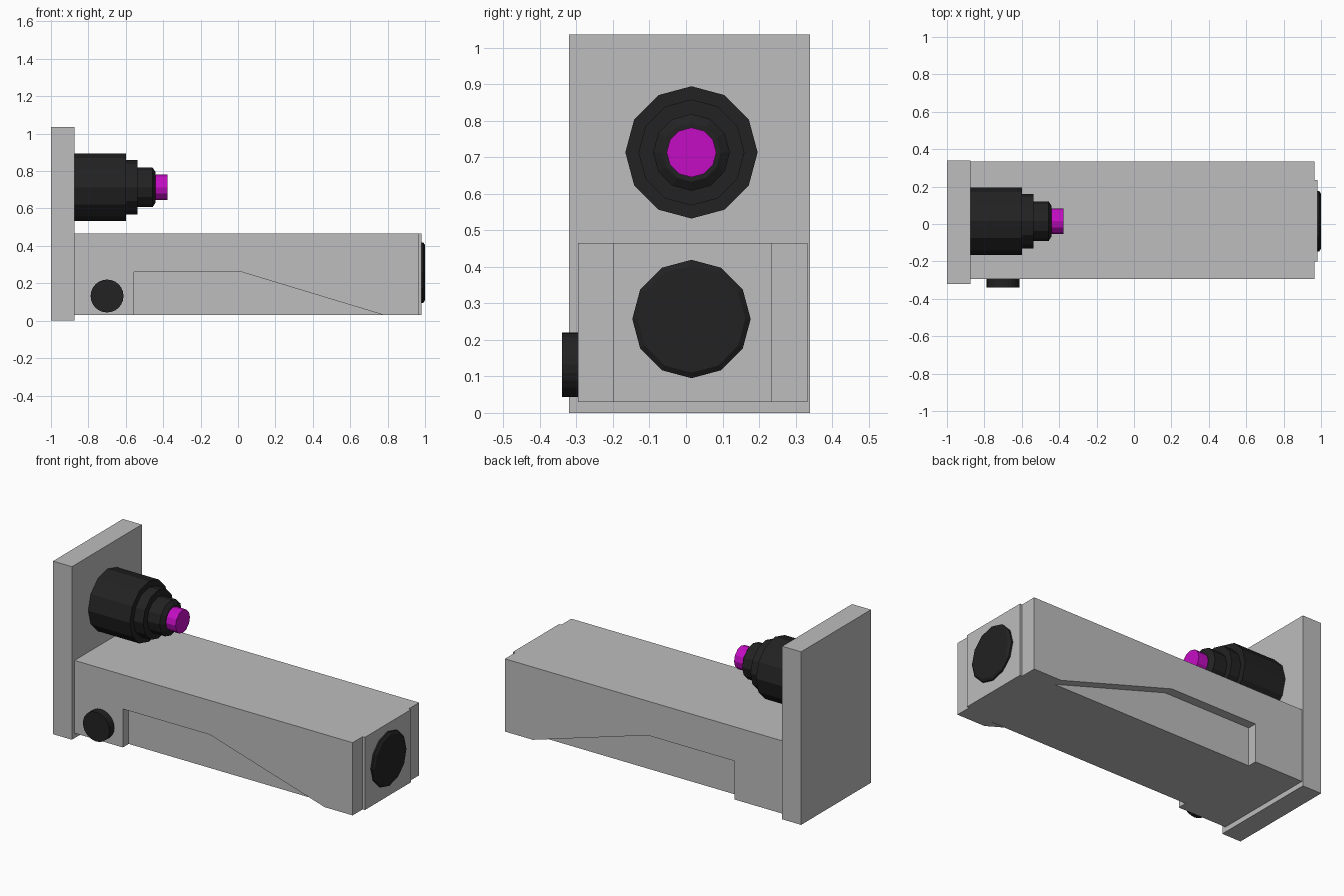
import bpy, bmesh
from mathutils import Matrix, Vector

cube = bpy.data.objects.get("Cube")
if cube:
    bpy.data.objects.remove(cube, do_unlink=True)


def material(name, rgb):
    mat = bpy.data.materials.new(name)
    mat.use_nodes = True
    mat.diffuse_color = (*rgb, 1)
    mat.node_tree.nodes["Principled BSDF"].inputs["Base Color"].default_value = (*rgb, 1)
    return mat


grey = material("light grey", (0.51, 0.51, 0.51))
black = material("black", (0.016, 0.016, 0.016))
magenta = material("magenta", (0.55, 0.004, 0.55))


def add_object(name, bm, mat):
    bmesh.ops.recalc_face_normals(bm, faces=bm.faces)
    mesh = bpy.data.meshes.new(name)
    bm.to_mesh(mesh)
    bm.free()
    mesh.materials.append(mat)
    obj = bpy.data.objects.new(name, mesh)
    bpy.context.collection.objects.link(obj)
    return obj


def prism(name, points, offset, mat):
    """Extrude a flat outline along an offset vector."""
    bm = bmesh.new()
    face = bm.faces.new([bm.verts.new(p) for p in points])
    out = bmesh.ops.extrude_face_region(bm, geom=[face], use_keep_orig=True)
    moved = [v for v in out["geom"] if isinstance(v, bmesh.types.BMVert)]
    bmesh.ops.translate(bm, verts=moved, vec=Vector(offset))
    return add_object(name, bm, mat)


def turned(name, profile, centre, mat, sides=12, along_y=False):
    """Closed turned part from (position, radius) rings along x or y."""
    bm = bmesh.new()
    rings = []
    for pos, radius in profile:
        ring = []
        for i in range(sides):
            arm = Matrix.Rotation(6.2831853 * i / sides, 2) @ Vector((radius, 0))
            a, z = centre[0] + arm.x, centre[1] + arm.y
            ring.append(bm.verts.new((a, pos, z) if along_y else (pos, a, z)))
        rings.append(ring)
    for lower, upper in zip(rings, rings[1:]):
        for i in range(sides):
            j = (i + 1) % sides
            bm.faces.new((lower[i], lower[j], upper[j], upper[i]))
    bm.faces.new(rings[0])
    bm.faces.new(rings[-1])
    return add_object(name, bm, mat)


# Upright mounting plate
prism("mounting_plate",
      [(-1, -0.32, 0), (-0.875, -0.32, 0), (-0.875, 0.34, 0), (-1, 0.34, 0)],
      (0, 0, 1.035), grey)

# Long arm with a raised pad on its end
front, back, bottom = -0.295, 0.333, 0.03
plan = [(-0.875, front), (0.965, front), (0.965, -0.2), (0.98, -0.2),
        (0.98, 0.235), (0.965, 0.235), (0.965, back), (-0.875, back)]
arm = prism("arm", [(x, y, bottom) for x, y in plan], (0, 0, 0.435), grey)

# Shallow sloped recess in both sides of the arm
recess = [(-0.555, -0.02), (-0.555, 0.26), (0.02, 0.26), (0.945, -0.02)]
depth, margin = 0.055, 0.1
for start in (front - margin, back - depth):
    cutter = prism("recess_cutter", [(x, start, z) for x, z in recess],
                   (0, depth + margin, 0), grey)
    cutter.hide_render = True
    cut = arm.modifiers.new("recess", "BOOLEAN")
    cut.operation = "DIFFERENCE"
    cut.solver = "EXACT"
    cut.object = cutter
    bpy.context.view_layer.objects.active = arm
    bpy.ops.object.modifier_apply(modifier=cut.name)
    bpy.data.objects.remove(cutter, do_unlink=True)

# Stepped nozzle with its coloured tip
axis = (0.015, 0.713)
turned("nozzle", [(-0.875, 0.181), (-0.6, 0.181), (-0.6, 0.145), (-0.538, 0.145),
                  (-0.538, 0.105), (-0.456, 0.105), (-0.44, 0.08)], axis, black)
turned("nozzle_tip", [(-0.44, 0.068), (-0.376, 0.068)], axis, magenta)

# Bevelled cap on the end of the arm
turned("end_cap", [(0.98, 0.162), (0.99, 0.162), (1.0, 0.147)], (0.015, 0.257), black)

# Round knob on the front side
turned("side_knob", [(-0.34, 0.088), (front, 0.088)], (-0.7, 0.132), black,
       sides=24, along_y=True)
